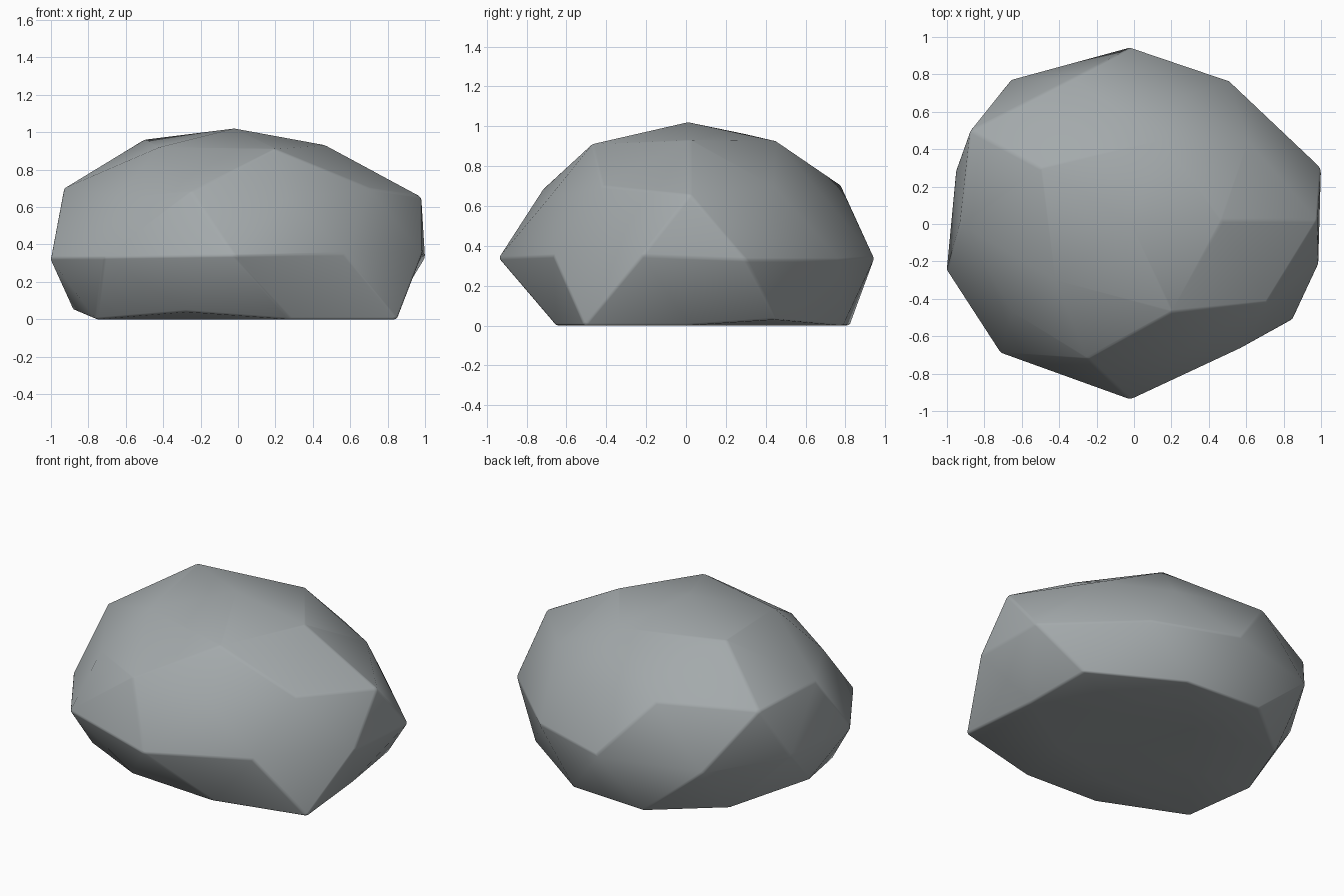
import bpy, bmesh, math

if "Cube" in bpy.data.objects:
    bpy.data.objects.remove(bpy.data.objects["Cube"])

# Faceted boulder: a 42-point icosphere whose rings are pushed into shape.
# Key = ring height on the unit ball; points run anticlockwise from +x.
RINGS = {
    # crown
    85: [(.47, .02, .93), (.16, .45, .925), (-.50, .30, .96),
         (-.42, -.30, .92), (.20, -.47, .91)],
    # upper shoulder, in-between points
    53: [(.61, .44, .70), (-.33, .78, .70), (-.93, .0, .70),
         (-.25, -.72, .68), (.71, -.42, .70)],
    # upper shoulder, corner points
    45: [(.98, .02, .655), (.27, .69, .65), (-.875, .50, .68),
         (-.65, -.47, .65), (.26, -.68, .65)],
    # widest belt
    0: [(1.0, .30, .33), (.51, .765, .33), (-.02, .945, .34), (-.66, .77, .33),
        (-.95, .29, .33), (-1.0, -.25, .33), (-.715, -.69, .33),
        (-.02, -.94, .34), (.57, -.665, .35), (.985, -.22, .35)],
    # foot, corner points
    -45: [(.76, .45, .03), (-.27, .82, 0), (-.88, .0, .05),
          (-.28, -.68, .04), (.85, -.51, 0)],
    # foot, in-between points
    -53: [(.80, .0, 0), (.25, .79, 0), (-.66, .50, 0),
          (-.76, -.40, 0), (.28, -.65, 0)],
}

bm = bmesh.new()
bmesh.ops.create_icosphere(bm, subdivisions=2, radius=1)
groups = {}
for v in bm.verts:
    groups.setdefault(round(v.co.z * 100), []).append(v)
for key, verts in groups.items():
    if key in RINGS:
        verts.sort(key=lambda v: (math.atan2(v.co.y, v.co.x) + .1) % math.tau)
        for v, p in zip(verts, RINGS[key]):
            v.co = p
    else:
        # top peak and flat underside
        for v in verts:
            v.co = (-.02, .01, 1.02) if key > 0 else (v.co.x * .8, v.co.y * .8, 0)

bmesh.ops.recalc_face_normals(bm, faces=bm.faces)
mesh = bpy.data.meshes.new("boulder")
bm.to_mesh(mesh)
bm.free()
rock = bpy.data.objects.new("boulder", mesh)
bpy.context.collection.objects.link(rock)

# slate colour
slate = bpy.data.materials.new("slate")
slate.diffuse_color = (.37, .40, .41, 1)
slate.use_nodes = True
slate.node_tree.nodes["Principled BSDF"].inputs["Base Color"].default_value = slate.diffuse_color
mesh.materials.append(slate)

# softly worn edges
bevel = rock.modifiers.new("worn_edges", 'BEVEL')
bevel.width = .012
bevel.segments = 2
bevel.limit_method = 'ANGLE'
bevel.angle_limit = math.radians(27)

bpy.context.view_layer.objects.active = rock
rock.select_set(True)
bpy.ops.object.shade_smooth()
